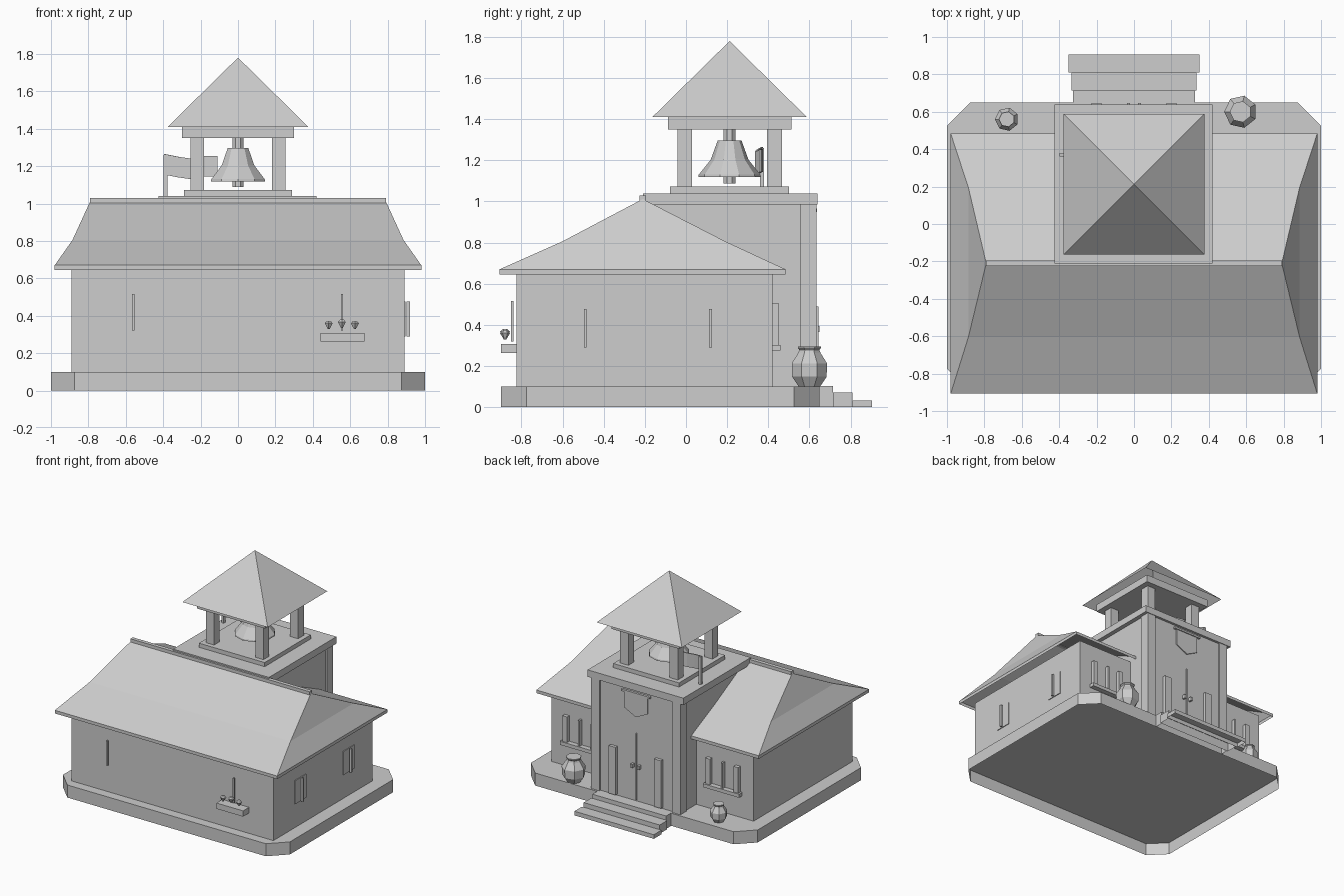
import bpy
import bmesh
from math import pi, cos, sin

if "Cube" in bpy.data.objects:
    bpy.data.objects.remove(bpy.data.objects["Cube"], do_unlink=True)

GREY = (0.61, 0.61, 0.61, 1.0)
mat = bpy.data.materials.new("light_grey")
mat.use_nodes = True
mat.diffuse_color = GREY
mat.node_tree.nodes["Principled BSDF"].inputs["Base Color"].default_value = GREY


def mesh_object(name, verts, faces, open_bottom=False):
    """Build a mesh; the first face is the underside and can be left open."""
    me = bpy.data.meshes.new(name)
    me.from_pydata(verts, [], faces)
    bm = bmesh.new()
    bm.from_mesh(me)
    bmesh.ops.recalc_face_normals(bm, faces=bm.faces)
    if open_bottom:
        bm.faces.ensure_lookup_table()
        bmesh.ops.delete(bm, geom=[bm.faces[0]], context="FACES_ONLY")
    bm.to_mesh(me)
    bm.free()
    me.materials.append(mat)
    ob = bpy.data.objects.new(name, me)
    bpy.context.collection.objects.link(ob)
    return ob


def prism(name, outline, place, a, b, open_bottom=False):
    """Extrude a 2D outline from depth a to b; place maps (u, v, depth) to xyz."""
    n = len(outline)
    verts = [place(u, v, d) for d in (a, b) for u, v in outline]
    faces = [tuple(range(n)), tuple(range(n, 2 * n))]
    faces += [(i, (i + 1) % n, n + (i + 1) % n, n + i) for i in range(n)]
    return mesh_object(name, verts, faces, open_bottom)


def flat(u, v, d):
    return (u, v, d)


def upright(u, v, d):
    return (u, d, v)


def box(name, x0, x1, y0, y1, z0, z1, open_bottom=False):
    outline = [(x0, y0), (x1, y0), (x1, y1), (x0, y1)]
    return prism(name, outline, flat, z0, z1, open_bottom)


def lathe(name, profile, x, y, z, sides, scale=1.0):
    verts = [(x + r * scale * cos(2 * pi * (i + 0.5) / sides),
              y + r * scale * sin(2 * pi * (i + 0.5) / sides), z + h * scale)
             for r, h in profile for i in range(sides)]
    faces = [tuple(range(sides)),
             tuple(range(len(verts) - sides, len(verts)))]
    for k in range(len(profile) - 1):
        for i in range(sides):
            j = (i + 1) % sides
            a, b = k * sides, (k + 1) * sides
            faces.append((a + i, a + j, b + j, b + i))
    return mesh_object(name, verts, faces)


# Chamfered base shell and entrance steps, open underneath
X, Y0, Y1, C = 1.0, -0.9, 0.65, 0.125
prism("base", [(C - X, Y0), (X - C, Y0), (X, Y0 + C), (X, Y1 - C), (X - C, Y1),
               (C - X, Y1), (-X, Y1 - C), (-X, Y0 + C)], flat, 0, 0.1, True)
for name, w, y0, y1, z in (("top_step", 0.325, 0.65, 0.715, 0.103),
                           ("middle_step", 0.335, 0.715, 0.81, 0.07),
                           ("bottom_step", 0.35, 0.81, 0.905, 0.033)):
    box(name, -w, w, y0, y1, 0, z, True)

# Main hall
box("walls", -0.89, 0.89, -0.825, 0.42, 0.1, 0.65)

# Hipped roof shell with a gentle kick partway up its slopes
rings = [(0.98, -0.907, 0.484, 0.645), (0.98, -0.907, 0.484, 0.67),
         (0.885, -0.603, 0.193, 0.805)]
verts = [p for x, a, b, z in rings
         for p in ((-x, a, z), (x, a, z), (x, b, z), (-x, b, z))]
verts += [(-0.79, -0.21, 1.012), (0.79, -0.21, 1.012)]
faces = [(0, 1, 2, 3)]
faces += [(k + i, k + (i + 1) % 4, k + 4 + (i + 1) % 4, k + 4 + i)
          for k in (0, 4) for i in range(4)]
faces += [(8, 9, 13, 12), (10, 11, 12, 13), (9, 10, 13), (11, 8, 12)]
mesh_object("main_roof", verts, faces, True)
box("roof_ridge", -0.79, 0.79, -0.225, -0.195, 1.0, 1.03)

# Entrance tower
box("tower", -0.385, 0.385, -0.2, 0.62, 0.1, 0.99)
for s in (-1, 1):
    box("tower_pilaster", *sorted((s * 0.32, s * 0.395)), 0.555, 0.635, 0.1, 0.99)
box("tower_cap", -0.425, 0.42, -0.21, 0.64, 0.985, 1.04)

# Door details
box("door_seam", -0.004, 0.004, 0.61, 0.63, 0.11, 0.64)
for s in (-1, 1):
    box("sidelight", s * 0.2 - 0.03, s * 0.2 + 0.03, 0.61, 0.645, 0.11, 0.49)
    box("door_handle", s * 0.03 - 0.008, s * 0.03 + 0.008, 0.61, 0.648, 0.365, 0.395)
prism("shield_plaque", [(-0.1, 0.95), (0.1, 0.95), (0.1, 0.82), (0, 0.77), (-0.1, 0.82)],
      upright, 0.61, 0.63)
box("plaque_bar", -0.125, 0.125, 0.61, 0.638, 0.95, 0.965)

# Open belfry
CY = 0.212
box("belfry_floor", -0.29, 0.29, CY - 0.29, CY + 0.29, 1.035, 1.073)
for sx in (-1, 1):
    for sy in (-1, 1):
        x, y = sx * 0.218, CY + sy * 0.218
        box("belfry_post", x - 0.036, x + 0.036, y - 0.036, y + 0.036, 1.07, 1.355)
box("belfry_beam", -0.3, 0.3, CY - 0.3, CY + 0.3, 1.35, 1.41)
W = 0.376
mesh_object("belfry_roof",
            [(-W, CY - W, 1.41), (W, CY - W, 1.41), (W, CY + W, 1.41),
             (-W, CY + W, 1.41), (0, CY, 1.78)],
            [(0, 1, 2, 3), (0, 1, 4), (1, 2, 4), (2, 3, 4), (3, 0, 4)], True)

# Bell and its hanger
lathe("bell", [(0.152, 0), (0.15, 0.012), (0.092, 0.085), (0.058, 0.178)],
      0, CY, 1.118, 10)
lathe("bell_hanger", [(0.032, 0), (0.032, 0.27)], 0, CY, 1.088, 8)

# Flag and pole beside the belfry
box("flag_pole", -0.397, -0.378, 0.36, 0.38, 1.035, 1.26)
wave = [(-0.395, 0.37, 1.21), (-0.32, 0.345, 1.195), (-0.25, 0.34, 1.185),
        (-0.18, 0.37, 1.2), (-0.11, 0.36, 1.198)]
flag = mesh_object("flag", [(x, y, z + d) for x, y, z in wave for d in (-0.055, 0.055)],
                   [(2 * i, 2 * i + 2, 2 * i + 3, 2 * i + 1) for i in range(4)])
solid = flag.modifiers.new("thickness", "SOLIDIFY")
solid.thickness = 0.01
solid.offset = 0

# Narrow window bars on the closed side, bars over thin panes on the end wall
for x in (-0.56, 0.556):
    box("front_window_bar", x - 0.006, x + 0.006, -0.852, -0.838, 0.32, 0.517)
for y in (-0.49, 0.12):
    box("side_window_pane", 0.885, 0.896, y - 0.07, y + 0.07, 0.29, 0.477)
    box("side_window_bar", 0.902, 0.92, y - 0.007, y + 0.007, 0.29, 0.477)

# Shuttered windows either side of the tower
for s in (-1, 1):
    c = s * 0.63
    for d, w in ((-0.125, 0.02), (0, 0.008), (0.125, 0.02)):
        box("window_shutter", c + d - w, c + d + w, 0.41, 0.45, 0.3, 0.507)
    box("window_sill", c - 0.16, c + 0.16, 0.41, 0.46, 0.275, 0.303)

# Flower box
box("planter", 0.44, 0.675, -0.9, -0.82, 0.262, 0.308)
for x, z in ((0.485, 0.35), (0.555, 0.357), (0.625, 0.35)):
    lathe("flower", [(0.005, -0.022), (0.014, -0.008), (0.024, 0.01), (0.012, 0.022)],
          x, -0.88, z, 6)

# Faceted urns flanking the steps
urn = [(0.052, 0), (0.086, 0.05), (0.088, 0.115), (0.056, 0.165),
       (0.05, 0.18), (0.058, 0.19), (0.058, 0.197)]
lathe("large_urn", urn, 0.57, 0.6, 0.098, 7)
lathe("small_urn", urn, -0.68, 0.56, 0.098, 7, 0.72)
